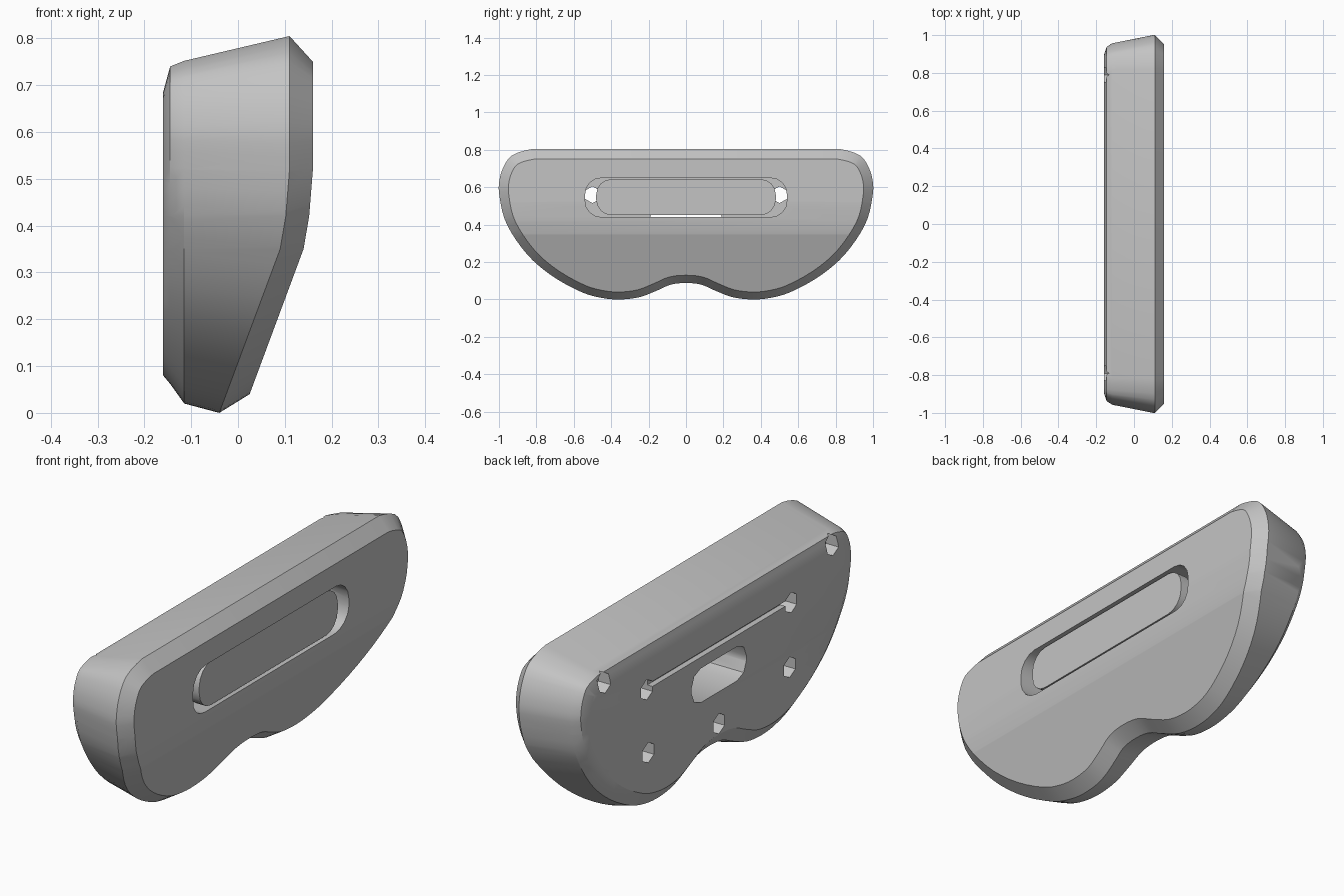
import bpy, bmesh, math
from mathutils import Vector

if "Cube" in bpy.data.objects:
    bpy.data.objects.remove(bpy.data.objects["Cube"], do_unlink=True)

grey = bpy.data.materials.new("plain grey")
grey.use_nodes = True
grey.diffuse_color = (0.55, 0.55, 0.55, 1)
grey.node_tree.nodes["Principled BSDF"].inputs["Base Color"].default_value = (0.55, 0.55, 0.55, 1)


def make_object(name, bm):
    bmesh.ops.recalc_face_normals(bm, faces=bm.faces)
    mesh = bpy.data.meshes.new(name)
    bm.to_mesh(mesh)
    bm.free()
    mesh.materials.append(grey)
    ob = bpy.data.objects.new(name, mesh)
    bpy.context.collection.objects.link(ob)
    return ob


def loft(rings):
    """Skin closed loops of equal length and cap both ends."""
    bm = bmesh.new()
    loops = [[bm.verts.new(p) for p in ring] for ring in rings]
    n = len(loops[0])
    for a, b in zip(loops, loops[1:]):
        for i in range(n):
            j = (i + 1) % n
            bm.faces.new((a[i], a[j], b[j], b[i]))
    bm.faces.new(loops[0])
    bm.faces.new(loops[-1])
    return bm


def prism(name, outline, x0, x1):
    return make_object(name, loft([[(x, y, z) for y, z in outline] for x in (x0, x1)]))


def slot_outline(y, z, half_w, half_h, steps=4):
    """Box in y, z with rounded corners."""
    r = half_h * 0.85
    pts = []
    for k, (sy, sz) in enumerate([(1, 1), (-1, 1), (-1, -1), (1, -1)]):
        for i in range(steps + 1):
            a = math.pi / 2 * (k + i / steps)
            pts.append((y + sy * (half_w - r) + r * math.cos(a),
                        z + sz * (half_h - r) + r * math.sin(a)))
    return pts


def hexagon(y, z, r):
    return [(y + r * math.cos(i * math.pi / 3 + 0.52),
             z + r * math.sin(i * math.pi / 3 + 0.52)) for i in range(6)]


# Half outline from top to bottom centre, smoothed and mirrored
half = [(0.4, .805), (.82, .805), (.93, .77), (.98, .70), (1, .62), (.997, .55),
        (.97, .43), (.91, .32), (.82, .21), (.70, .115), (.56, .04), (.46, .01),
        (.36, 0), (.25, .012), (.15, .05), (.08, .08), (0, .088)]
half = [Vector(p) for p in half]
fine = []
for i in range(1, len(half) - 1):
    p0, p1, p2 = half[i - 1], half[i], half[i + 1]
    p3 = half[i + 2] if i + 2 < len(half) else Vector((-.08, .08))
    if i == 1:
        p0 = p1 - (p2 - p1)
        p0.y = p1.y
    for t in (0, 1 / 3, 2 / 3):
        fine.append(0.5 * (2 * p1 + (p2 - p0) * t + (2 * p0 - 5 * p1 + 4 * p2 - p3) * t**2
                           + (3 * p1 - p0 - 3 * p2 + p3) * t**3))
outline = fine + [half[-1]] + [Vector((-p.x, p.y)) for p in reversed(fine)]


def inset_ring(x, top, bottom):
    """Outline moved inward, by an amount that varies with height."""
    ring = []
    n = len(outline)
    for i, p in enumerate(outline):
        e1 = (p - outline[i - 1]).normalized()
        e2 = (outline[(i + 1) % n] - p).normalized()
        t = (e1 + e2).normalized()
        d = bottom + (top - bottom) * min(1, max(0, p.y / 0.8))
        d /= max(0.7, t.dot(e1))
        ring.append((x, p.x + t.y * d, p.y - t.x * d))
    return ring


def front_x(z):
    """Front face: upright at the top, leaning back below."""
    keys = [(0, .01), (.35, .14), (.42, .152), (.52, .16), (1, .16)]
    for (z0, x0), (z1, x1) in zip(keys, keys[1:]):
        if z <= z1:
            return x0 + (x1 - x0) * (z - z0) / (z1 - z0)
    return .16


# Body shell: chamfered, drafted rings from back to front
bm = loft([inset_ring(-.16, .12, .08), inset_ring(-.145, .065, .062),
           inset_ring(-.115, .053, .02), inset_ring(.11, 0, 0), inset_ring(.16, .055, .04)])
for z in (.35, .42, .52):
    bmesh.ops.bisect_plane(bm, geom=bm.verts[:] + bm.edges[:] + bm.faces[:],
                           plane_co=(0, 0, z), plane_no=(0, 0, 1))
for v in bm.verts:
    t = min(1, max(0, (v.co.x + .115) / .225))
    v.co.x += t * (front_x(v.co.z) - .16)
body = make_object("body", bm)

# Recesses: front slot, back window, wire groove, screw holes, corner notches
cutters = [
    prism("slot_cutter", slot_outline(0, .545, .54, .105), .04, .3),
    prism("window_cutter", slot_outline(0, .435, .19, .075, 2), -.3, .07),
    prism("groove_cutter", slot_outline(0, .57, .5, .011, 1), -.3, -.135),
    prism("low_screw_cutter", hexagon(0, .22, .045), -.3, -.10),
]
for s, side in ((1, "left"), (-1, "right")):
    cutters += [
        prism(side + "_cable_cutter", hexagon(s * .5, .56, .045), -.3, .07),
        prism(side + "_screw_cutter", hexagon(s * .49, .28, .045), -.3, -.07),
        prism(side + "_notch_cutter", hexagon(s * .79, .70, .045), -.3, -.10),
    ]
bpy.context.view_layer.objects.active = body
for c in cutters:
    mod = body.modifiers.new(c.name, "BOOLEAN")
    mod.operation = "DIFFERENCE"
    mod.solver = "EXACT"
    mod.object = c
    bpy.ops.object.modifier_apply(modifier=mod.name)
for c in cutters:
    bpy.data.objects.remove(c, do_unlink=True)

# Insert plate filling most of the front slot
plate = prism("slot_plate", slot_outline(0, .547, .48, .096), .10, .148)

bpy.ops.object.select_all(action="DESELECT")
for ob in (body, plate):
    ob.select_set(True)
bpy.context.view_layer.objects.active = body
bpy.ops.object.shade_smooth_by_angle(angle=math.radians(30))
